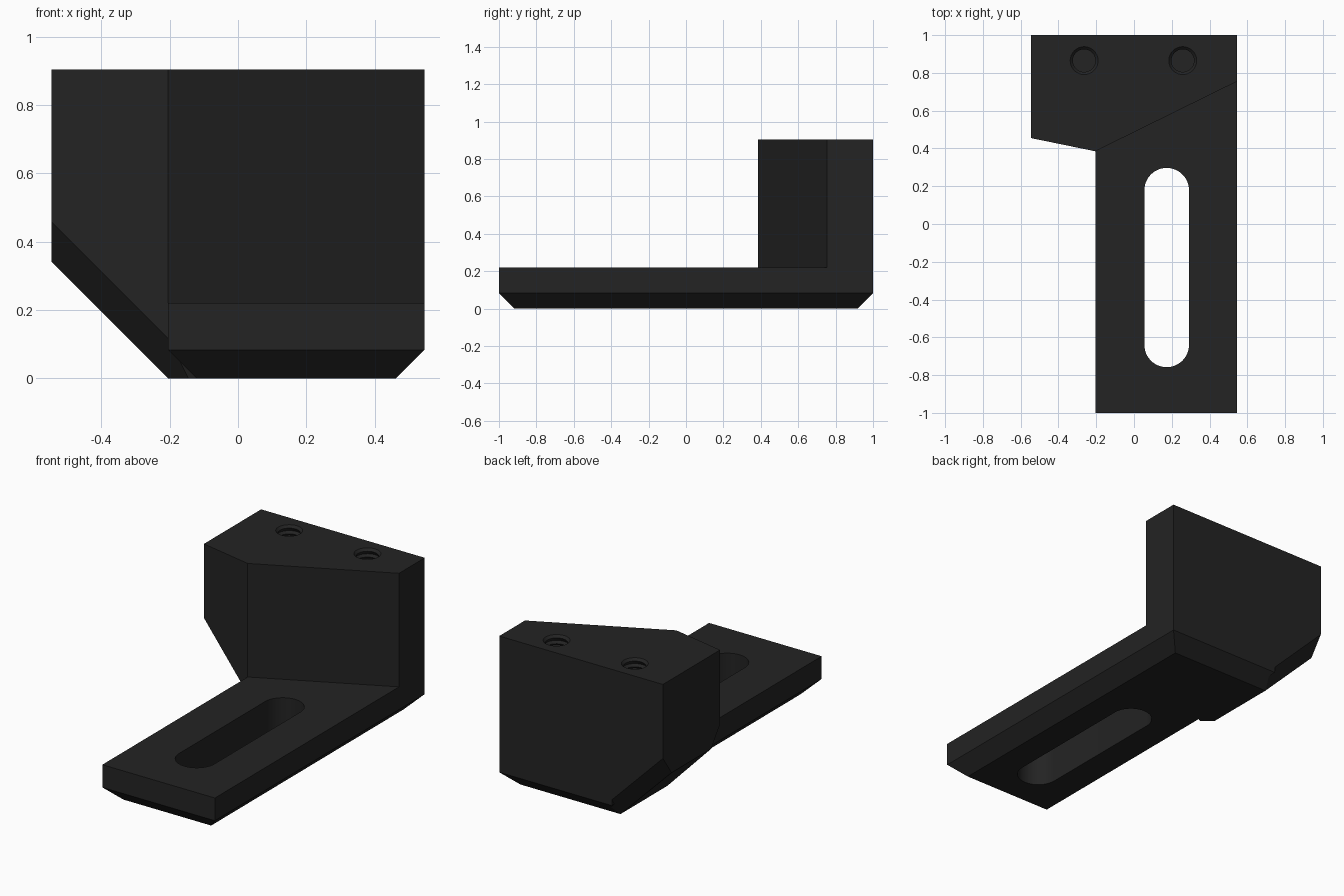
import bpy, bmesh, math
from mathutils import Vector

if "Cube" in bpy.data.objects:
    bpy.data.objects.remove(bpy.data.objects["Cube"])

mat = bpy.data.materials.new("matte black")
mat.diffuse_color = (0.017, 0.017, 0.017, 1)
mat.use_nodes = True
mat.node_tree.nodes["Principled BSDF"].inputs["Base Color"].default_value = mat.diffuse_color

W, L, X0 = 0.546, 1.0, -0.205      # half width, half length, plate left edge
PLATE_Z, TOP_Z = 0.22, 0.905
C = 0.083                          # bottom chamfer
S = C * math.sqrt(2)               # chamfer height measured on the sloped face


def prism(name, outline, z0, z1, cuts=()):
    """Extrude an outline, then trim it with (point, outward normal) planes."""
    bm = bmesh.new()
    base = bm.faces.new([bm.verts.new((x, y, z0)) for x, y in outline])
    ext = bmesh.ops.extrude_face_region(bm, geom=[base])
    for v in ext["geom"]:
        if isinstance(v, bmesh.types.BMVert):
            v.co.z = z1
    for point, normal in cuts:
        res = bmesh.ops.bisect_plane(
            bm, geom=bm.verts[:] + bm.edges[:] + bm.faces[:], dist=1e-5,
            plane_co=point, plane_no=normal, clear_outer=True)
        edges = [e for e in res["geom_cut"] if isinstance(e, bmesh.types.BMEdge)]
        bmesh.ops.holes_fill(bm, edges=edges)
    return finish(name, bm)


def finish(name, bm):
    bmesh.ops.recalc_face_normals(bm, faces=bm.faces[:])
    me = bpy.data.meshes.new(name)
    bm.to_mesh(me)
    bm.free()
    me.materials.append(mat)
    ob = bpy.data.objects.new(name, me)
    bpy.context.collection.objects.link(ob)
    return ob


def lathe(name, x, y, profile, n=32):
    """Closed turned solid from (radius, z) pairs listed bottom to top."""
    bm = bmesh.new()
    rings = [[bm.verts.new((x + r * math.cos(2 * math.pi * i / n),
                            y + r * math.sin(2 * math.pi * i / n), z))
              for i in range(n)] for r, z in profile]
    for a, b in zip(rings, rings[1:]):
        for i in range(n):
            j = (i + 1) % n
            bm.faces.new((a[i], a[j], b[j], b[i]))
    bm.faces.new(rings[0][::-1])
    bm.faces.new(rings[-1])
    return finish(name, bm)


def boolean(target, tool, operation):
    tool.hide_render = True
    tool.hide_set(True)
    m = target.modifiers.new(tool.name, "BOOLEAN")
    m.operation, m.object, m.solver = operation, tool, "EXACT"


right = ((W, 0, C), (1, 0, -1))
back = ((0, L, C), (0, 1, -1))

# Slotted foot plate with chamfered bottom edges
plate = prism("bracket", [(X0, -L), (W, -L), (W, L), (X0, L)], 0, PLATE_Z,
              [right, back, ((X0, 0, C), (-1, 0, -1)), ((0, -L, C), (0, -1, -1))])

# Upright block: sloped underside at the left, chamfered front and back
slope = Vector((-1, 0, -1)).normalized()
wing = Vector((-0.07, -0.341, 0)).normalized()
block = prism("upright_block",
              [(-W, L), (-W, 0.455), (X0, 0.385), (W, 0.755), (W, L)], 0, TOP_Z,
              [right, back, ((X0, 0, 0), slope),
               ((X0, L, S), slope + Vector((0, 1, 0))),
               ((X0, 0.385, S), slope + wing)])
boolean(plate, block, "UNION")

# Long adjustment slot
slot = []
for cy, start in ((0.179, 0), (-0.64, math.pi)):
    for i in range(25):
        a = start + math.pi * i / 24
        slot.append((0.173 + 0.118 * math.cos(a), cy + 0.118 * math.sin(a)))
boolean(plate, prism("slot_cutter", slot, -0.1, 0.4), "DIFFERENCE")

# Two threaded blind holes in the top
thread = [(0.06, 0.5)]
z = 0.52
while z < TOP_Z - 0.03:
    thread += [(0.06, z), (0.073, z + 0.014)]
    z += 0.028
thread += [(0.06, TOP_Z - 0.014), (0.074, TOP_Z), (0.074, TOP_Z + 0.05)]
for side, hx in (("left", -0.264), ("right", 0.258)):
    boolean(plate, lathe(side + "_hole_cutter", hx, 0.865, thread), "DIFFERENCE")

# Apply the cuts and remove the helpers
bpy.context.view_layer.update()
dg = bpy.context.evaluated_depsgraph_get()
result = bpy.data.meshes.new_from_object(plate.evaluated_get(dg))
plate.modifiers.clear()
plate.data = result
for ob in list(bpy.data.objects):
    if ob is not plate and ob != plate:
        bpy.data.objects.remove(ob)
bpy.context.view_layer.objects.active = plate
plate.select_set(True)
bpy.ops.object.shade_smooth_by_angle(angle=math.radians(25))
